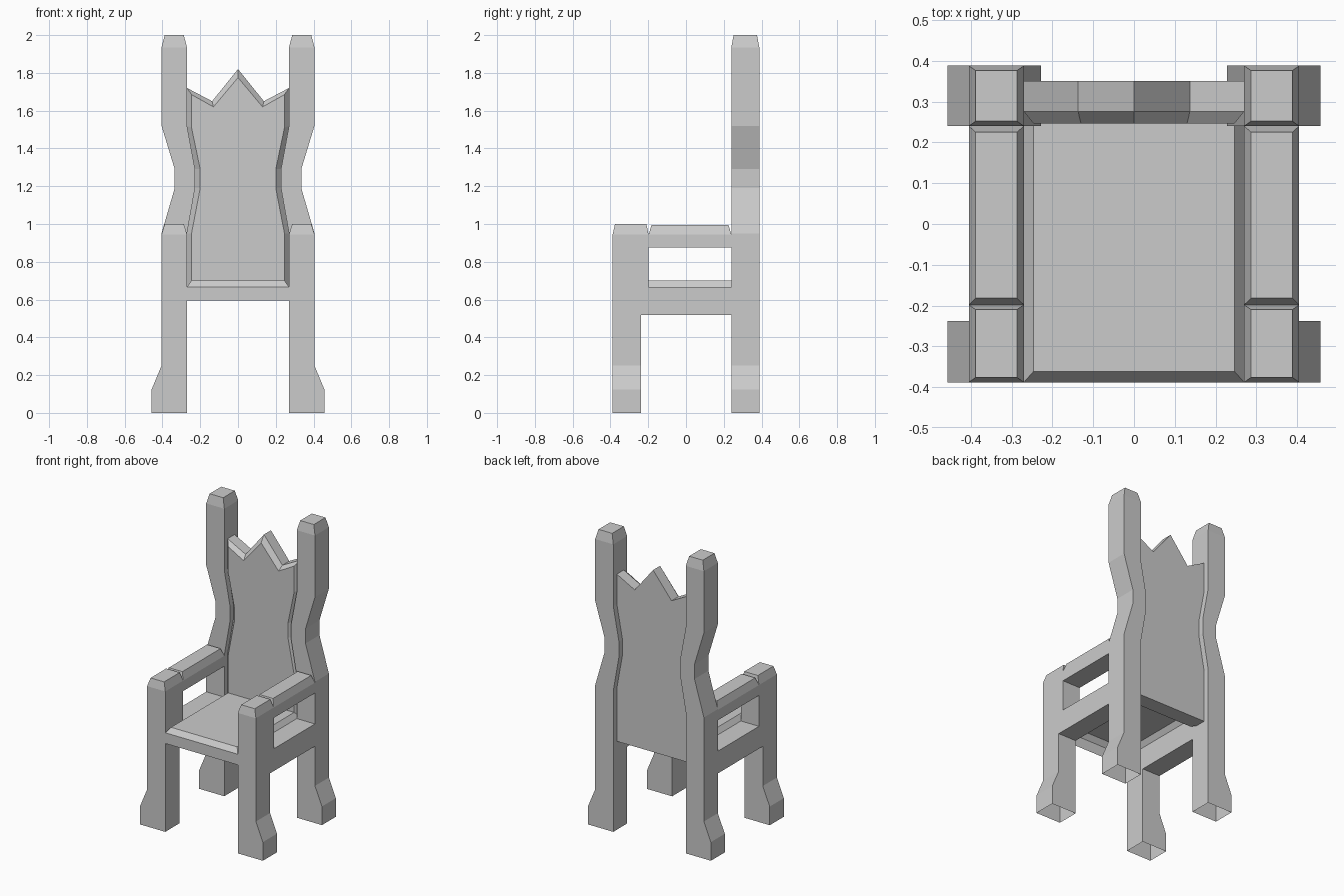
import bpy

if "Cube" in bpy.data.objects:
    bpy.data.objects.remove(bpy.data.objects["Cube"])


def make(name, verts, faces):
    mesh = bpy.data.meshes.new(name)
    mesh.from_pydata(verts, [], faces)
    mesh.update()
    obj = bpy.data.objects.new(name, mesh)
    bpy.context.collection.objects.link(obj)
    return obj


def skin(rings, bottom, top):
    """Faces joining equal-length rings, with optional end caps."""
    n = len(rings[0])
    faces = [(k * n + i, k * n + (i + 1) % n, (k + 1) * n + (i + 1) % n, (k + 1) * n + i)
             for k in range(len(rings) - 1) for i in range(n)]
    if bottom:
        faces.append(tuple(reversed(range(n))))
    if top:
        faces.append(tuple(range((len(rings) - 1) * n, len(rings) * n)))
    return [v for r in rings for v in r], faces


def loft(name, sections, side=1, bottom=True):
    """Stack of rectangles given as (z, x0, x1, y0, y1)."""
    rings = []
    for z, xa, xb, y0, y1 in sections:
        x0, x1 = sorted((xa * side, xb * side))
        rings.append([(x0, y0, z), (x1, y0, z), (x1, y1, z), (x0, y1, z)])
    return make(name, *skin(rings, bottom, True))


XI, XO, FOOT = 0.27, 0.405, 0.457      # post inside, post outside, foot outside
F, B = -0.388, 0.388                   # front and back limits
FL, FU, BF = -0.238, -0.198, 0.24      # front leg back, arm post back, back post front

for side, word in ((-1, "left"), (1, "right")):
    # Tall back post with flared foot, waist and chamfered top
    profile = [(0, XI, FOOT), (0.125, XI, FOOT), (0.25, XI, XO), (0.95, XI, XO),
               (1.19, 0.2275, 0.335), (1.29, 0.2275, 0.335), (1.52, XI, XO), (1.935, XI, XO)]
    loft(f"back_post_{word}",
         [(z, a, b, BF, B) for z, a, b in profile] + [(2.0, 0.287, 0.388, 0.252, 0.376)],
         side, bottom=False)

    # Front leg that widens into the arm post
    loft(f"front_post_{word}",
         [(z, a, b, F, FL) for z, a, b in profile[:3]] +
         [(0.517, XI, XO, F, FL), (0.517, XI, XO, F, FU), (0.945, XI, XO, F, FU),
          (1.0, 0.287, 0.388, -0.376, -0.21)],
         side, bottom=False)

    # Armrest and side rail
    loft(f"armrest_{word}",
         [(0.875, XI, XO, FU, BF), (0.945, XI, XO, FU, BF), (0.995, 0.287, 0.388, -0.182, 0.225)], side)
    loft(f"side_rail_{word}", [(0.517, XI, XO, FU, BF), (0.667, XI, XO, FU, BF)], side)

# Seat with bevelled top, open underneath
loft("seat", [(0.595, -XI, XI, F, 0.275), (0.667, -XI, XI, F, 0.275),
              (0.70, -0.246, 0.246, -0.361, 0.275)], bottom=False)

# Back panel with crown-shaped top and bevelled front
outer = [(0.27, 0.595), (0.27, 0.95), (0.2275, 1.19), (0.2275, 1.29),
         (0.27, 1.52), (0.27, 1.72), (0.137, 1.65), (0, 1.82)]
inner = [(0.246, 0.595), (0.246, 0.95), (0.2, 1.19), (0.2, 1.29),
         (0.246, 1.51), (0.246, 1.685), (0.13, 1.62), (0, 1.775)]


def outline(half, y):
    pts = half + [(-x, z) for x, z in reversed(half[:-1])]
    return [(x, y, z) for x, z in pts]


rings = [outline(outer, 0.35), outline(outer, 0.276), outline(inner, 0.246)]
make("back_panel", *skin(rings, True, True))
